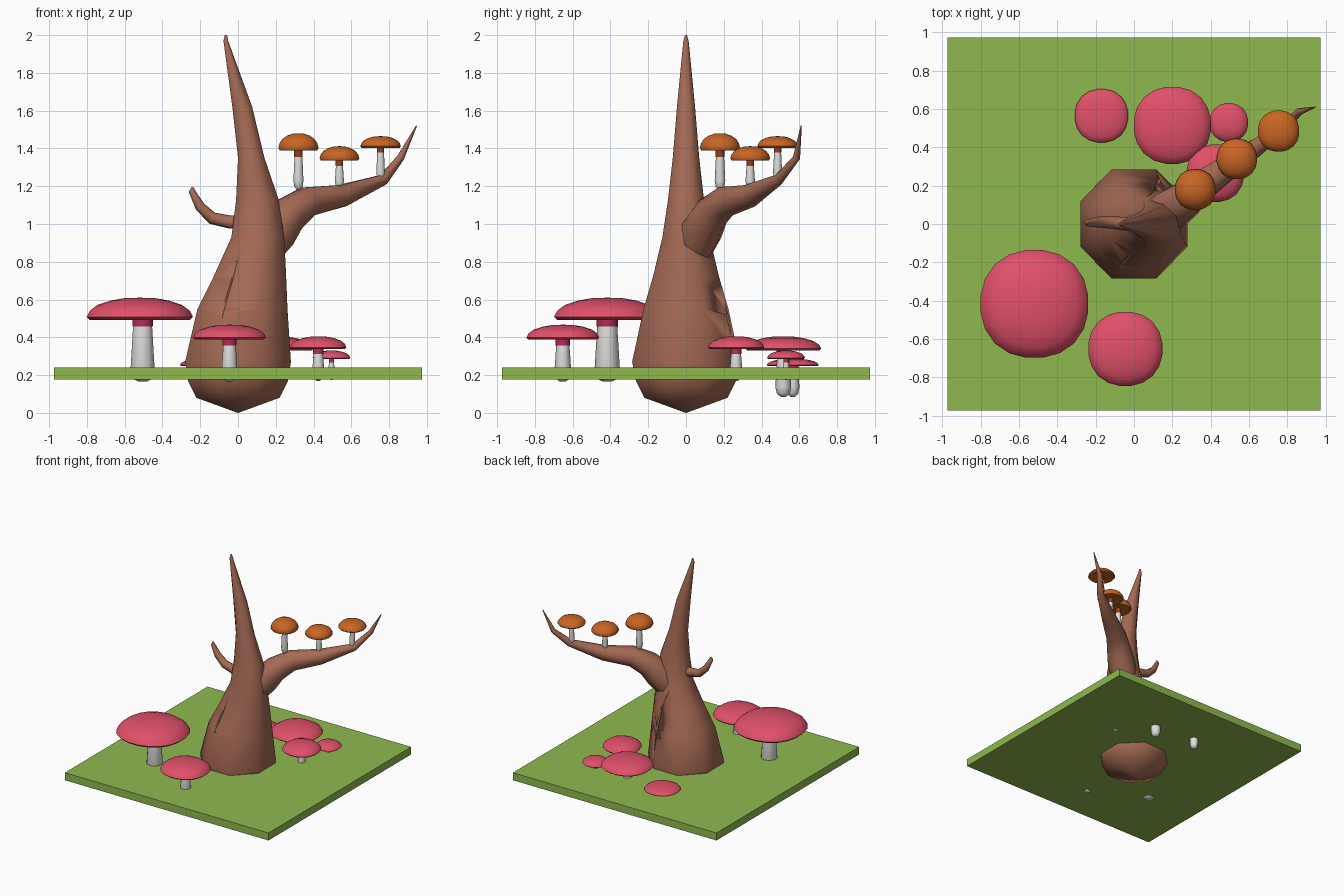
import bpy, bmesh
from math import cos, sin, pi, radians
from mathutils import Vector, Matrix

if "Cube" in bpy.data.objects:
    bpy.data.objects.remove(bpy.data.objects["Cube"], do_unlink=True)


def material(name, rgb):
    m = bpy.data.materials.new(name)
    m.use_nodes = True
    m.diffuse_color = (*rgb, 1)
    m.node_tree.nodes["Principled BSDF"].inputs["Base Color"].default_value = (*rgb, 1)
    return m


BARK = material("bark brown", (0.38, 0.145, 0.09))
GRASS = material("grass green", (0.275, 0.485, 0.08))
RED = material("cap red", (0.75, 0.08, 0.145))
DARK_RED = material("collar dark red", (0.45, 0.025, 0.09))
ORANGE = material("cap orange", (0.58, 0.13, 0.018))
DARK_ORANGE = material("collar rust", (0.3, 0.05, 0.012))
WHITE = material("stem white", (0.75, 0.75, 0.73))


def finish(name, bm, mat, angle):
    bmesh.ops.recalc_face_normals(bm, faces=bm.faces)
    me = bpy.data.meshes.new(name)
    bm.to_mesh(me)
    bm.free()
    me.materials.append(mat)
    me.shade_smooth()
    me.set_sharp_from_angle(angle=radians(angle))
    ob = bpy.data.objects.new(name, me)
    bpy.context.collection.objects.link(ob)
    return ob


def loft(name, rings, mat, sides=8, angle=50, square=0.0):
    """Skin closed rings; each ring is (centre, u axis, v axis)."""
    bm = bmesh.new()
    loops = []
    for c, u, v in rings:
        loop = []
        for i in range(sides):
            a = 2 * pi * (i + 0.5) / sides
            k = 1 - square * cos(4 * a)
            loop.append(bm.verts.new(c + (u * cos(a) + v * sin(a)) * k))
        loops.append(loop)
    for a, b in zip(loops, loops[1:]):
        for i in range(sides):
            j = (i + 1) % sides
            bm.faces.new((a[i], a[j], b[j], b[i]))
    bm.faces.new(loops[0])
    bm.faces.new(loops[-1])
    bmesh.ops.remove_doubles(bm, verts=bm.verts, dist=0.0002)
    return finish(name, bm, mat, angle)


def level(x, y, z, rx, ry=None):
    return Vector((x, y, z)), Vector((rx, 0, 0)), Vector((0, ry or rx, 0))


def tube(name, points, mat, sides=8):
    """Tapered limb along (x, y, z, radius) points."""
    pts = [Vector(p[:3]) for p in points]
    rings = []
    for i, p in enumerate(pts):
        t = (pts[min(i + 1, len(pts) - 1)] - pts[max(i - 1, 0)]).normalized()
        ref = Vector((0.5, -0.85, 0))
        u = (ref - t * ref.dot(t)).normalized()
        rings.append((p, u * points[i][3], t.cross(u) * points[i][3]))
    return loft(name, rings, mat, sides)


# Grass slab
bm = bmesh.new()
bmesh.ops.create_cube(bm, size=1, matrix=Matrix.Translation((0, 0, 0.208))
                      @ Matrix.Diagonal((1.95, 1.95, 0.065, 1)))
finish("grass_slab", bm, GRASS, 30)

# Trunk: z, left edge, right edge, half depth
PROFILE = [(0, -.001, .001, .001), (.08, -.22, .22, .22), (.17, -.265, .265, .265),
           (.27, -.28, .28, .285), (.55, -.215, .262, .225), (.72, -.13, .255, .175),
           (.93, -.035, .245, .125), (1.13, -.01, .215, .095), (1.35, 0, .14, .07),
           (1.62, -.03, .075, .048), (1.97, -.077, -.052, .014), (2, -.07, -.058, .005)]
FLAT = cos(pi / 8)
trunk = loft("trunk", [level((l + r) / 2, 0, z, (r - l) / 2 / FLAT, d / FLAT)
                       for z, l, r, d in PROFILE], BARK, 8, 70)


# Carved bark slits
def carve(start, end, width):
    a, b = Vector(start), Vector(end)
    spindle = [(*a.lerp(b, t), width * s) for t, s in
               ((0, .02), (.3, .75), (.5, 1), (.7, .75), (1, .02))]
    cutter = tube("slit_cutter", spindle, BARK, 4)
    cutter.hide_render = True
    mod = trunk.modifiers.new("slit", "BOOLEAN")
    mod.operation, mod.solver, mod.object = "DIFFERENCE", "EXACT", cutter
    bpy.context.view_layer.objects.active = trunk
    bpy.ops.object.modifier_apply(modifier=mod.name)
    bpy.data.objects.remove(cutter, do_unlink=True)


carve((.03, -.125, .95), (-.09, -.237, .49), .022)
carve((.11, .165, .75), (.13, .25, .38), .02)

# Branches
tube("long_branch", [(.13, .04, .86, .10), (.2, .08, .96, .115), (.27, .13, 1.05, .10),
                     (.37, .21, 1.12, .083), (.55, .34, 1.15, .062),
                     (.77, .49, 1.235, .03), (.86, .585, 1.35, .02),
                     (.945, .61, 1.52, .003)], BARK)
tube("short_branch", [(.06, 0, 1.01, .04), (-.04, 0, 1.01, .037), (-.135, .01, 1.03, .033),
                      (-.2, .01, 1.09, .027), (-.245, .005, 1.175, .017),
                      (-.24, .005, 1.195, .006)], BARK)

# Mushrooms: cap outline as (radius, height) fractions
CAP = [(.01, .12), (.25, .1), (.94, 0), (1, .14), (.94, .42), (.8, .67), (.55, .87),
       (.28, .98), (.002, 1)]


def mushroom(name, x, y, radius, rim, top, foot, stem, cap_mat, collar_mat, stem_x=None):
    sx = x if stem_x is None else stem_x
    h = top - rim
    loft(name + "_cap", [level(x, y, rim + h * k, radius * f) for f, k in CAP],
         cap_mat, 20, 55, 0.015)
    neck = rim - min(.035, h * .4)
    loft(name + "_stem", [level(sx, y, foot, stem * .3), level(sx, y, foot + .015, stem * .8),
                          level(sx, y, foot + .05, stem), level(sx, y, neck, stem * .78)],
         WHITE, 10)
    loft(name + "_collar", [level(sx, y, neck, stem * .84),
                            level(sx, y, rim + h * .15, stem * .84)], collar_mat, 10)


for label, *spec in [("large_front", -.52, -.417, .288, .492, .61, .165, .068),
                     ("small_front", -.045, -.652, .198, .388, .467, .165, .045),
                     ("large_back", .2, .515, .206, .33, .405, .085, .042),
                     ("small_back", -.17, .565, .142, .248, .287, .085, .036),
                     ("tiny_side", .495, .53, .103, .285, .33, .175, .018),
                     ("medium_side", .425, .265, .153, .338, .405, .17, .034)]:
    mushroom(label + "_mushroom", *spec, RED, DARK_RED,
             -.505 if label == "large_front" else None)

for label, *spec in [("inner", .32, .18, .109, 1.39, 1.48, 1.18, .028),
                     ("middle", .537, .34, .108, 1.337, 1.412, 1.18, .025),
                     ("outer", .755, .485, .11, 1.403, 1.465, 1.225, .024)]:
    mushroom(label + "_branch_mushroom", *spec, ORANGE, DARK_ORANGE)
